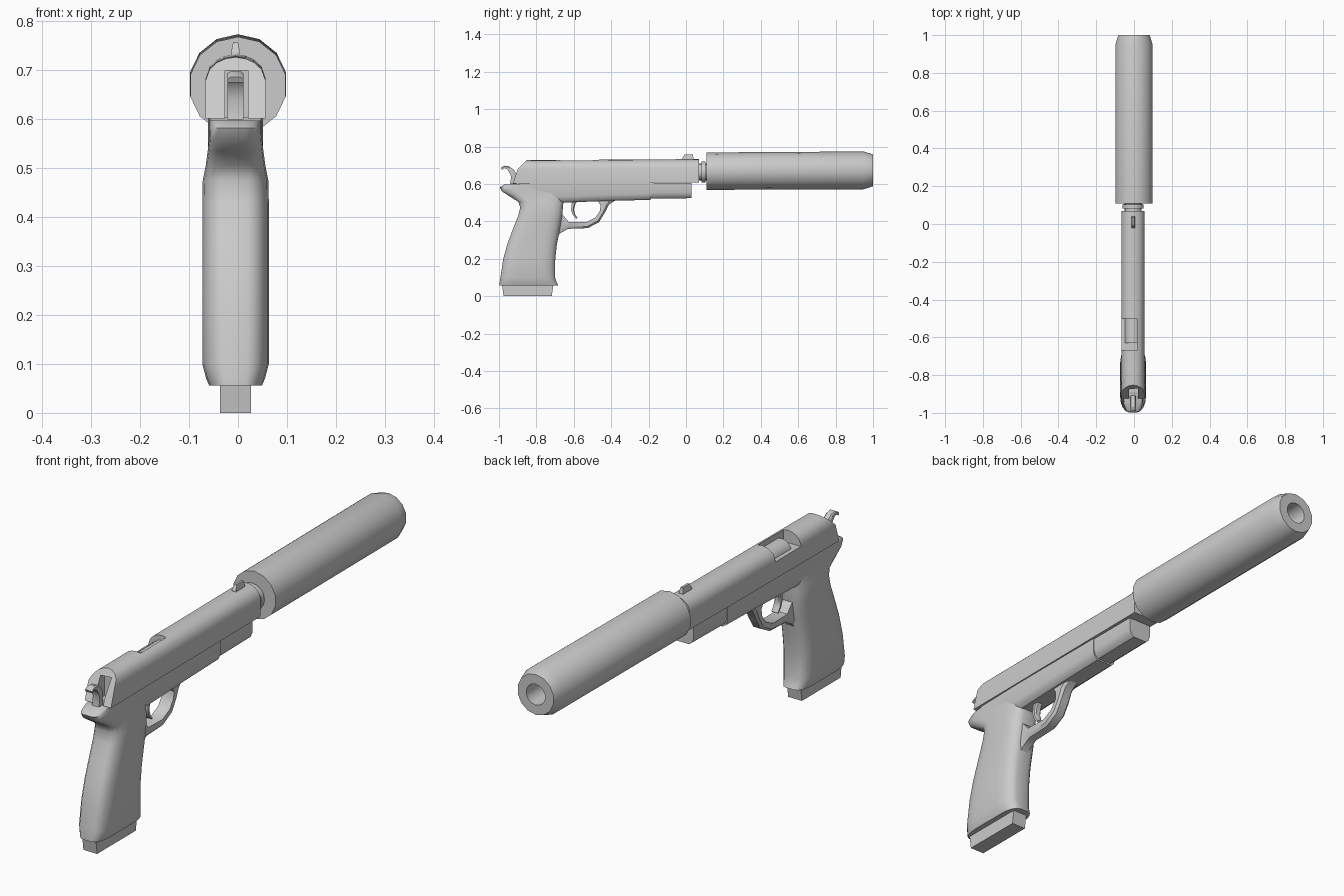
import bpy, bmesh, math
from mathutils import Vector

if "Cube" in bpy.data.objects:
    bpy.data.objects.remove(bpy.data.objects["Cube"])

CX = -0.005          # the body sits slightly off the centre plane


def finish(name, bm, angle=35):
    bmesh.ops.remove_doubles(bm, verts=bm.verts, dist=1e-5)
    bmesh.ops.recalc_face_normals(bm, faces=bm.faces)
    me = bpy.data.meshes.new(name)
    bm.to_mesh(me)
    bm.free()
    ob = bpy.data.objects.new(name, me)
    bpy.context.collection.objects.link(ob)
    bpy.ops.object.select_all(action='DESELECT')
    ob.select_set(True)
    bpy.context.view_layer.objects.active = ob
    if angle:
        bpy.ops.object.shade_smooth_by_angle(angle=math.radians(angle))
    return ob


def loft(name, rings, angle=35):
    """Skin closed rings of equal length and cap both ends."""
    bm = bmesh.new()
    vs = [[bm.verts.new(p) for p in r] for r in rings]
    n = len(vs[0])
    for a, b in zip(vs, vs[1:]):
        for i in range(n):
            j = (i + 1) % n
            bm.faces.new((a[i], a[j], b[j], b[i]))
    bm.faces.new(vs[0])
    bm.faces.new(vs[-1])
    return finish(name, bm, angle)


def lathe(name, profile, x, z, sides, rise=0.0):
    """Turn a (radius, y) profile about a lengthwise axis."""
    rings = []
    for r, y in profile:
        rings.append([(x + r * math.sin(2 * math.pi * i / sides), y,
                       z + rise * y + r * math.cos(2 * math.pi * i / sides))
                      for i in range(sides)])
    return loft(name, rings)


def box(name, x0, x1, y0, y1, z0, z1):
    return loft(name, [[(x0, y0, z), (x1, y0, z), (x1, y1, z), (x0, y1, z)]
                       for z in (z0, z1)], 0)


def strip(name, outer, inner, hw, bevel=0.3):
    """Curved bar between two (y, z) paths, outer edge softened."""
    rings = []
    for o, i in zip(outer, inner):
        o, i = Vector(o), Vector(i)
        m = o.lerp(i, bevel)
        k = hw * 0.65
        rings.append([(CX - k, *o), (CX + k, *o), (CX + hw, *m),
                      (CX + hw, *i), (CX - hw, *i), (CX - hw, *m)])
    return loft(name, rings)


def cut(ob, cutter):
    mod = ob.modifiers.new("cut", 'BOOLEAN')
    mod.operation = 'DIFFERENCE'
    mod.solver = 'EXACT'
    mod.object = cutter
    cutter.hide_render = True
    bpy.context.view_layer.objects.active = ob
    bpy.ops.object.modifier_apply(modifier=mod.name)
    bpy.data.objects.remove(cutter)


def mirrored(half):
    """(x, z) half section to a full loop."""
    return half + [(-x, z) for x, z in reversed(half) if abs(x) > 1e-6]


# Suppressor with bore, and the threaded collar behind it
lathe("suppressor", [(0.03, 0.109), (0.1, 0.109), (0.101, 0.95), (0.085, 1.0),
                     (0.044, 1.0), (0.042, 0.80)], 0, 0.668, 14, 0.005)
lathe("barrel", [(0.045, -0.63), (0.045, 0.082), (0.056, 0.083),
                 (0.056, 0.104), (0.045, 0.105), (0.045, 0.112)], CX, 0.664, 16)

# Slide: domed section with a raked rear end
section = mirrored([(0.061, 0.602), (0.061, 0.680), (0.053, 0.702),
                    (0.038, 0.716), (0.020, 0.724), (0, 0.727)])
slide = loft("slide", [
    [(CX + x, -0.925 + max(0, z - 0.655), z) for x, z in section],
    [(CX + x, 0.07, z + 0.006) for x, z in section]])
cut(slide, box("port_cutter", -0.1, 0.015, -0.67, -0.50, 0.676, 0.8))
cut(slide, box("hammer_slot_cutter", -0.027, 0.020, -1.0, -0.85, 0.59, 0.70))
bpy.context.view_layer.objects.active = slide

# Front sight, a small tapered blade
loft("front_sight", [[(CX - w, y0, z), (CX + w, y0, z), (CX + w, y1, z), (CX - w, y1, z)]
                     for w, y0, y1, z in ((0.009, -0.022, 0.042, 0.725),
                                          (0.009, -0.020, 0.040, 0.737),
                                          (0.005, -0.008, 0.036, 0.757))], 0)


def frame_ring(y, hw, zb, zt=0.604):
    return [(CX + x, y, z) for x, z in mirrored(
        [(hw, zt), (hw, zb + 0.032), (hw - 0.008, zb + 0.010), (hw - 0.022, zb)])]


# Frame under the slide, stepping in at the front
loft("frame", [frame_ring(-0.89, 0.052, 0.515), frame_ring(-0.66, 0.056, 0.500),
               frame_ring(-0.40, 0.056, 0.510), frame_ring(-0.19, 0.056, 0.515)])
loft("dust_cover", [frame_ring(-0.21, 0.052, 0.521), frame_ring(0.03, 0.052, 0.524)])


def grip_ring(z, yb, yf, hw, zslope=0.0, seg=4):
    rx, ry = hw * 0.62, min(0.075, (yf - yb) * 0.3)
    pts = []
    for sx, sy, a0 in ((1, 1, 0), (-1, 1, 90), (-1, -1, 180), (1, -1, 270)):
        cy = yf - ry if sy > 0 else yb + ry
        for k in range(seg + 1):
            a = math.radians(a0 + 90 * k / seg)
            y = cy + ry * math.sin(a)
            pts.append((CX + sx * (hw - rx) + rx * math.cos(a), y, z + zslope * (y - yb)))
    return pts


# Grip flowing up into the rear tang
loft("grip", [grip_ring(*r) for r in (
    (0.056, -0.998, -0.683, 0.054), (0.070, -0.997, -0.690, 0.060),
    (0.100, -0.992, -0.700, 0.068), (0.200, -0.977, -0.699, 0.068),
    (0.280, -0.955, -0.690, 0.068), (0.360, -0.925, -0.674, 0.068),
    (0.430, -0.897, -0.662, 0.068), (0.475, -0.886, -0.658, 0.067),
    (0.505, -0.897, -0.655, 0.061), (0.535, -0.945, -0.650, 0.057),
    (0.560, -0.984, -0.640, 0.054), (0.582, -0.996, -0.630, 0.053),
    (0.598, -0.970, -0.620, 0.053))], 50)

# Magazine floor
loft("magazine", [[(CX + x, y, z) for x, y in
                   ((-0.032, yb), (0.032, yb), (0.032, yf), (-0.032, yf))]
                  for z, yb, yf in ((0, -0.975, -0.718), (0.07, -0.985, -0.708))], 0)

# Trigger guard, wide where it meets grip and frame
strip("trigger_guard",
      [(-0.700, 0.290), (-0.675, 0.335), (-0.630, 0.360), (-0.525, 0.364),
       (-0.465, 0.396), (-0.435, 0.445), (-0.410, 0.492), (-0.370, 0.516)],
      [(-0.700, 0.460), (-0.655, 0.430), (-0.628, 0.398), (-0.533, 0.396),
       (-0.485, 0.420), (-0.460, 0.456), (-0.457, 0.485), (-0.475, 0.516)], 0.027)

# Trigger
strip("trigger",
      [(-0.575, 0.515), (-0.593, 0.490), (-0.599, 0.460), (-0.592, 0.435), (-0.580, 0.418)],
      [(-0.605, 0.515), (-0.613, 0.490), (-0.614, 0.460), (-0.604, 0.432), (-0.586, 0.413)],
      0.015)

# Hammer body and curled spur
strip("hammer",
      [(-0.905, 0.600), (-0.905, 0.650), (-0.920, 0.676), (-0.945, 0.694),
       (-0.970, 0.698), (-0.990, 0.686)],
      [(-0.940, 0.600), (-0.935, 0.640), (-0.945, 0.662), (-0.955, 0.677),
       (-0.970, 0.685), (-0.984, 0.675)], 0.016)
